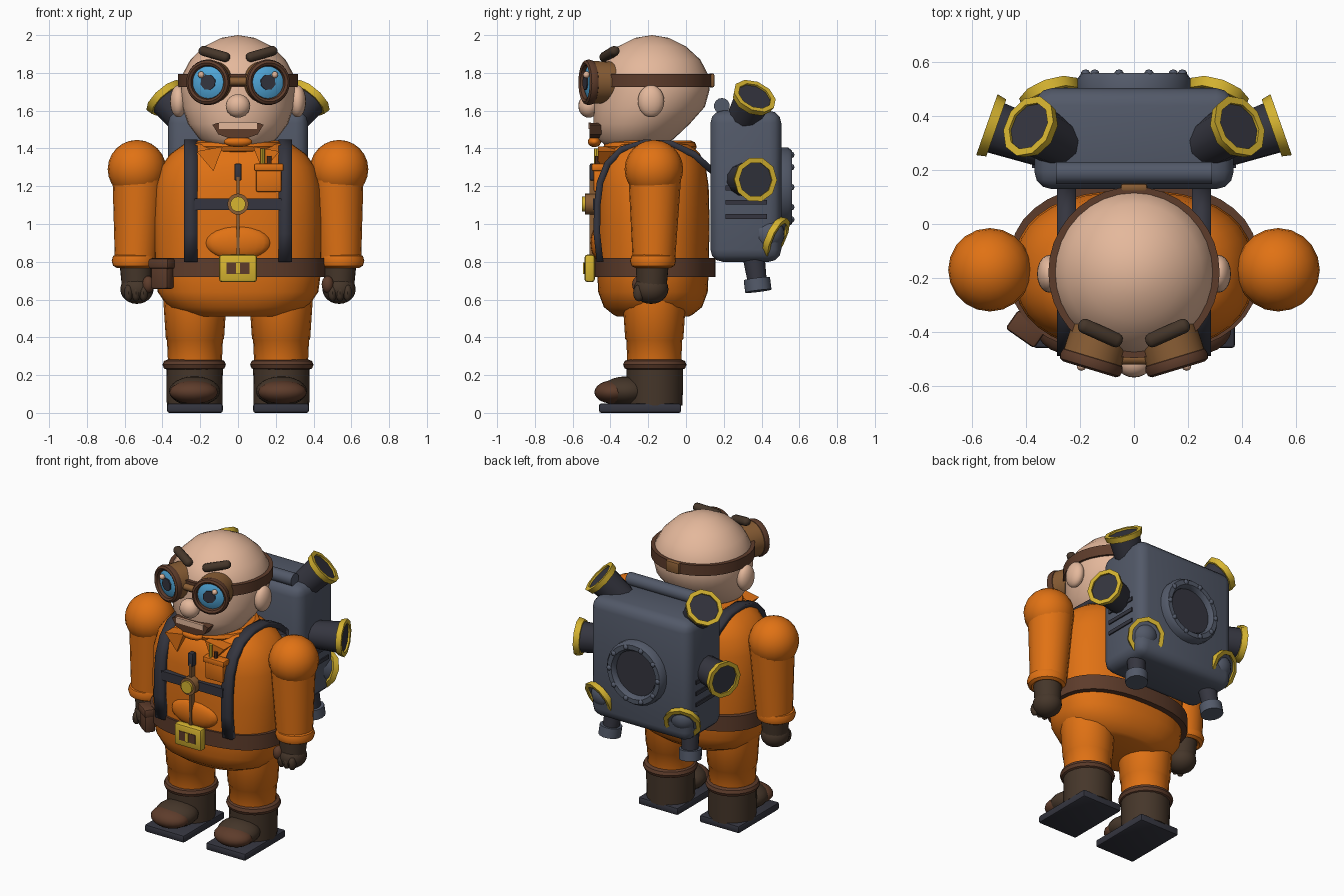
import bpy, bmesh, math
from mathutils import Vector, Matrix, Euler

if "Cube" in bpy.data.objects:
    bpy.data.objects.remove(bpy.data.objects["Cube"])


def material(name, *rgb):
    m = bpy.data.materials.new(name)
    m.use_nodes = True
    m.diffuse_color = (*rgb, 1)
    m.node_tree.nodes["Principled BSDF"].inputs["Base Color"].default_value = (*rgb, 1)
    return m


SKIN = material("skin", .78, .48, .33)
ORANGE = material("orange cloth", .75, .168, .007)
BROWN = material("brown leather", .11, .045, .024)
DARK = material("dark brown", .06, .037, .023)
TAN = material("tan leather", .25, .11, .035)
SLATE = material("slate metal", .085, .10, .14)
BLACK = material("dark slate", .035, .036, .05)
GOLD = material("gold", .68, .46, .03)
BLUE = material("blue glass", .08, .38, .68)


# Turn a bmesh into an object, smooth except at sharp edges
def finish(bm, name, mat, matrix=Matrix(), angle=38):
    bmesh.ops.transform(bm, matrix=matrix, verts=bm.verts)
    bmesh.ops.remove_doubles(bm, verts=bm.verts, dist=1e-5)
    bmesh.ops.recalc_face_normals(bm, faces=bm.faces)
    for f in bm.faces:
        f.smooth = True
    for e in bm.edges:
        e.smooth = e.calc_face_angle(0) < math.radians(angle)
    mesh = bpy.data.meshes.new(name)
    bm.to_mesh(mesh)
    bm.free()
    mesh.materials.append(mat)
    ob = bpy.data.objects.new(name, mesh)
    bpy.context.collection.objects.link(ob)
    return ob


# Stack of superellipse rings (height, rx, ry, y offset) along an axis
def loft(name, mat, rings, loc=(0, 0, 0), axis=(0, 0, 1), seg=28, power=2, closed=False):
    bm = bmesh.new()
    loops = []
    for r in rings:
        h, rx = r[:2]
        ry = r[2] if len(r) > 2 else rx
        yc = r[3] if len(r) > 3 else 0
        loop = []
        for i in range(seg):
            c, s = math.cos(math.tau * i / seg), math.sin(math.tau * i / seg)
            x = math.copysign(abs(c) ** (2 / power), c)
            y = math.copysign(abs(s) ** (2 / power), s)
            loop.append(bm.verts.new((x * rx, y * ry + yc, h)))
        loops.append(loop)
    for a, b in zip(loops, loops[1:] + loops[:1] if closed else loops[1:]):
        for i in range(seg):
            j = (i + 1) % seg
            bm.faces.new((a[i], a[j], b[j], b[i]))
    if not closed:
        for ring, loop in ((rings[0], loops[0]), (rings[-1], loops[-1])):
            if ring[1] > 0:
                bm.faces.new(loop)
    rot = Vector((0, 0, 1)).rotation_difference(Vector(axis)).to_matrix().to_4x4()
    return finish(bm, name, mat, Matrix.Translation(loc) @ rot)


def tube(name, mat, p0, p1, r0, r1=None, seg=20):
    d = Vector(p1) - Vector(p0)
    return loft(name, mat, [(0, r0), (d.length, r1 or r0)], p0, d, seg)


def torus(name, mat, loc, axis, big, small, tall=None, seg=28):
    turn = [math.tau * k / 8 for k in range(8)]
    rings = [((tall or small) * math.sin(t), big + small * math.cos(t)) for t in turn]
    return loft(name, mat, rings, loc, axis, seg, closed=True)


def ball(name, mat, loc, size, rot=(0, 0, 0), seg=20):
    bm = bmesh.new()
    bmesh.ops.create_uvsphere(bm, u_segments=seg, v_segments=seg * 3 // 5, radius=1)
    return finish(bm, name, mat, Matrix.LocRotScale(Vector(loc), Euler(rot), Vector(size)))


def box(name, mat, loc, size, bevel=.01, rot=(0, 0, 0), steps=2):
    bm = bmesh.new()
    bmesh.ops.create_cube(bm, size=1, matrix=Matrix.Diagonal((*size, 1)))
    if bevel:
        bmesh.ops.bevel(bm, geom=bm.edges[:], offset=bevel, segments=steps, affect='EDGES', profile=.5)
    return finish(bm, name, mat, Matrix.LocRotScale(Vector(loc), Euler(rot), None))


# Flat outline in x and z, given thickness in y
def plate(name, mat, outline, y0, y1):
    bm = bmesh.new()
    face = bm.faces.new([bm.verts.new((x, y0, z)) for x, z in outline])
    new = bmesh.ops.extrude_face_region(bm, geom=[face])["geom"]
    bmesh.ops.translate(bm, vec=(0, y1 - y0, 0), verts=[v for v in new if isinstance(v, bmesh.types.BMVert)])
    bm.faces.new([v for v in face.verts]) if not face.is_valid else None
    return finish(bm, name, mat)


# Strap that follows a path in y and z
def ribbon(name, mat, path, x, width):
    bm = bmesh.new()
    rows = [[bm.verts.new((x + k * width / 2, y, z)) for k in (-1, 1)] for y, z in path]
    for a, b in zip(rows, rows[1:]):
        bm.faces.new((a[0], a[1], b[1], b[0]))
    mod = finish(bm, name, mat).modifiers.new("thickness", 'SOLIDIFY')
    mod.thickness, mod.offset = .035, 0


# Torso, belt and collar
Y = -.175
loft("torso", ORANGE, [(z, a, b, Y) for z, a, b in (
    (.51, .25, .19), (.52, .28, .21), (.56, .37, .26), (.64, .425, .29), (.75, .44, .295), (1, .447, .3),
    (1.2, .44, .295), (1.3, .41, .28), (1.37, .36, .25), (1.42, .29, .2), (1.44, .2, .14))], seg=36, power=2.4)
loft("belt", BROWN, [(z, .465, .32, -.165) for z in (.72, .82)], seg=36, power=2.4)
torus("collar", ORANGE, (0, -.19, 1.41), (0, 0, 1), .215, .032)
ball("belly_panel", ORANGE, (0, -.46, .9), (.17, .045, .09))
box("belt_buckle", GOLD, (0, -.51, .765), (.2, .055, .145), .015)
box("buckle_opening", BROWN, (0, -.537, .765), (.12, .008, .06), 0)
box("buckle_prong", GOLD, (0, -.54, .765), (.022, .012, .06), 0)
box("zipper", TAN, (0, -.49, 1.03), (.018, .04, .44), 0)
box("zipper_pull", BLACK, (0, -.49, 1.275), (.038, .04, .09), .008)
box("chest_strap", BLACK, (0, -.475, 1.105), (.46, .035, .06), 0)
tube("chest_clasp_rim", TAN, (0, -.48, 1.105), (0, -.535, 1.105), .056)
tube("chest_clasp", GOLD, (0, -.52, 1.105), (0, -.55, 1.105), .04)
box("chest_pocket", ORANGE, (.163, -.46, 1.235), (.135, .06, .13))
box("pocket_flap", ORANGE, (.163, -.465, 1.3), (.158, .07, .04))
tube("gold_pen", GOLD, (.13, -.475, 1.3), (.13, -.475, 1.4), .012, seg=8)
tube("brown_pen", BROWN, (.165, -.47, 1.3), (.165, -.47, 1.36), .012, seg=8)
turn = (0, 0, math.radians(-35))
box("belt_pouch", BROWN, (-.4, -.39, .73), (.11, .07, .15), .015, turn)
box("pouch_flap", BROWN, (-.4, -.39, .79), (.13, .085, .055), .012, turn)

# Head and face
loft("head", SKIN, [(1.385, 0, 0, -.28), (1.4, .13, .13, -.28), (1.45, .205, .2, -.265),
                    (1.53, .265, .255, -.235), (1.62, .295, .295, -.195), (1.71, .305, .305, -.18),
                    (1.79, .295, .298, -.18), (1.87, .252, .256, -.18), (1.94, .18, .18, -.18),
                    (1.985, .09, .09, -.18), (2, 0, 0, -.18)], seg=32)
ball("nose", SKIN, (0, -.515, 1.625), (.065, .055, .062))
plate("mouth", BROWN, [(-.11, 1.535), (-.135, 1.525), (-.105, 1.475), (-.05, 1.455), (.05, 1.455),
                       (.105, 1.475), (.135, 1.525), (.11, 1.535)], -.51, -.43)
box("teeth", SKIN, (0, -.51, 1.52), (.2, .012, .035), 0)
ball("chin_tuft", ORANGE, (0, -.485, 1.435), (.075, .035, .028))
loft("goggle_strap", BROWN, [(z, .318, .318, -.18) for z in (1.725, 1.795)], seg=36)
box("strap_clasp", TAN, (0, .135, 1.76), (.1, .03, .075))
tube("goggle_bridge", TAN, (-.07, -.5, 1.755), (.07, -.5, 1.755), .022, seg=10)


# Round duct with a gold lip
def duct(name, end, axis, length, mat):
    tube(name, mat, Vector(end) - Vector(axis).normalized() * length, end, .085, .1, 12)
    lip = [(-.025, .095), (-.025, .112), (.012, .12), (.012, .092)]
    loft(name + "_lip", GOLD, lip, end, axis, 10, closed=True)


for s, side in ((-1, "right_"), (1, "left_")):
    # Face parts
    ball(side + "ear", SKIN, (s * .315, -.185, 1.65), (.045, .07, .085))
    box(side + "eyebrow", DARK, (s * .125, -.405, 1.9), (.18, .055, .052), .024, (0, s * -.25, s * .42), 3)
    out = Vector((s * .29, -.957, 0))
    eye = Vector((s * .157, -.51, 1.75))
    loft(side + "goggle_cup", TAN, [(-.14, .11), (0, .113)], eye, out)
    torus(side + "goggle_rim", BROWN, eye + out * .005, out, .103, .018, .026)
    loft(side + "lens", BLUE, [(0, .095), (.012, .07), (.02, .035), (.022, 0)], eye, out)
    loft(side + "pupil", BLACK, [(.01, .042), (.027, .042)], eye + Vector((s * -.005, 0, 0)), out, 8)
    ball(side + "glint", SKIN, eye + out * .018 + Vector((s * .033, 0, .04)), (.018, .018, .018), seg=10)
    plate(side + "collar_flap", ORANGE, [(s * .22, 1.385), (s * .08, 1.41), (s * .13, 1.28)], -.465, -.36)

    # Shoulder strap
    ribbon(side + "shoulder_strap", BLACK, [(-.455, .8), (-.472, .95), (-.47, 1.1), (-.455, 1.22), (-.415, 1.32),
           (-.34, 1.395), (-.22, 1.43), (-.08, 1.425), (.04, 1.37), (.14, 1.28)], s * .25, .07)

    # Arm and gloved hand
    ball(side + "shoulder", ORANGE, (s * .535, -.17, 1.29), (.155, .155, .155))
    tube(side + "arm", ORANGE, (s * .525, -.165, 1.26), (s * .54, -.17, .8), .14, .112)
    torus(side + "sleeve_cuff", ORANGE, (s * .547, -.175, .805), (0, 0, 1), .095, .027, .037)
    tube(side + "wrist", DARK, (s * .54, -.178, .8), (s * .535, -.182, .67), .088, .08)
    ball(side + "fist", DARK, (s * .535, -.185, .655), (.088, .092, .078))
    ball(side + "thumb", BROWN, (s * .475, -.25, .68), (.032, .035, .045))
    for k in range(3):
        ball(side + "finger", DARK, (s * (.5 + .04 * k), -.25, .635), (.024, .03, .045), seg=10)

    # Leg and boot
    loft(side + "leg", ORANGE, [(.25, .142), (.385, .148), (.392, .154), (.6, .168)], (s * .228, -.168, 0), seg=20)
    torus(side + "boot_cuff", BROWN, (s * .232, -.165, .255), (0, 0, 1), .14, .028)
    tube(side + "boot", DARK, (s * .23, -.165, .04), (s * .23, -.165, .25), .147, .15)
    ball(side + "boot_instep", DARK, (s * .23, -.32, .115), (.135, .13, .078))
    ball(side + "toe_cap", BROWN, (s * .235, -.385, .11), (.128, .1, .062))
    box(side + "boot_sole", BLACK, (s * .228, -.243, .025), (.295, .435, .05), .012)

    # Backpack ducts, feet and vents
    duct(side + "top_duct", (s * .385, .36, 1.67), (s * .62, .35, .7), .22, BLACK)
    duct(side + "side_duct", (s * .535, .365, 1.235), (s * .94, .33, 0), .22, BLACK)
    low = Vector((s * .3, .86, -.4)).normalized()
    end = Vector((s * .31, .48, .925))
    duct(side + "low_duct", end, low, .12, SLATE)
    ball(side + "low_duct_dome", SLATE, end - low * .055, (.09, .09, .09))
    tube(side + "nozzle", BLACK, (s * .28, .355, .85), (s * .295, .378, .69), .06, .05, 14)
    tube(side + "nozzle_foot", SLATE, (s * .295, .375, .71), (s * .3, .383, .645), .07, .07, 14)
    for z in (1.04, 1.115, 1.19):
        box(side + "vent", BLACK, (s * .368, .318, z), (.02, .22, .025), 0)

# Backpack body, top roll and rear hatch
box("backpack", SLATE, (0, .317, 1.2), (.74, .375, .8), .065, steps=3)
tube("pack_roll", SLATE, (-.29, .19, 1.625), (.29, .19, 1.625), .042, seg=14)
hatch = [(-.02, .21), (.035, .21), (.055, .195), (.055, .165), (.035, .15), (-.02, .15)]
loft("hatch_ring", SLATE, hatch, (0, .505, 1.195), (0, 1, 0), 28, closed=True)
tube("hatch_glass", BLACK, (0, .48, 1.195), (0, .525, 1.195), .155, seg=28)
for i in range(10):
    a = math.tau * i / 10
    ball("hatch_bolt", SLATE, (.18 * math.cos(a), .56, 1.195 + .18 * math.sin(a)), (.017, .014, .017), seg=10)
